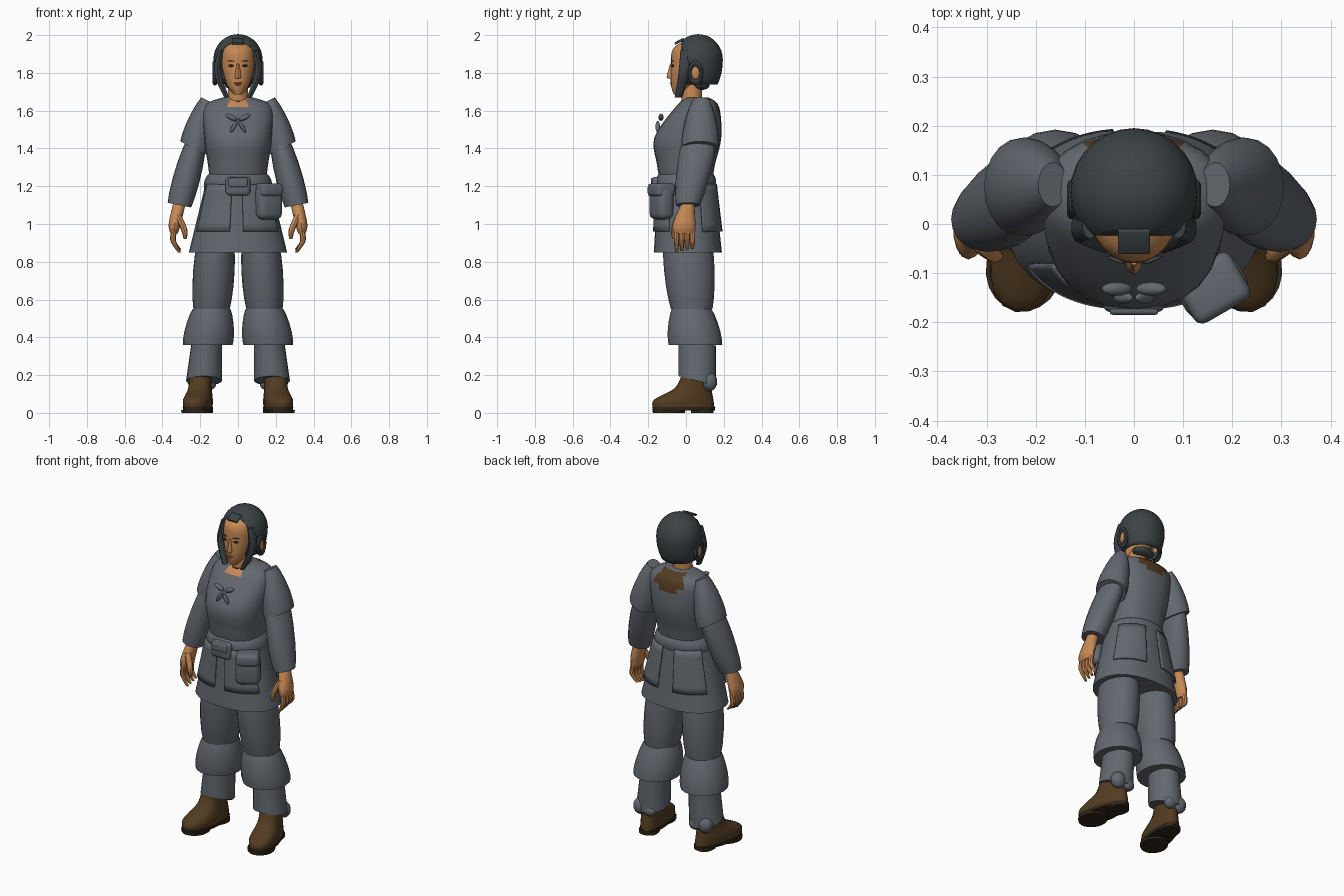
import bpy, bmesh
from math import cos, sin, pi, radians, copysign
from mathutils import Matrix, Euler

cube = bpy.data.objects.get("Cube")
if cube:
    bpy.data.objects.remove(cube)
made = []


def material(name, red, green, blue):
    mat = bpy.data.materials.new(name)
    mat.use_nodes = True
    mat.diffuse_color = (red, green, blue, 1)
    shader = mat.node_tree.nodes["Principled BSDF"]
    shader.inputs["Base Color"].default_value = mat.diffuse_color
    return mat


cloth = material("grey cloth", .125, .14, .16)
hair = material("dark hair", .045, .055, .06)
skin = material("tan skin", .56, .25, .09)
leather = material("brown leather", .085, .045, .015)
rubber = material("dark sole", .03, .02, .01)
lip = material("lip", .4, .13, .05)
dark = material("eye dark", .03, .02, .015)


def finish(name, bm, materials, shell=0):
    bmesh.ops.recalc_face_normals(bm, faces=bm.faces)
    mesh = bpy.data.meshes.new(name)
    bm.to_mesh(mesh)
    bm.free()
    for mat in materials:
        mesh.materials.append(mat)
    part = bpy.data.objects.new(name, mesh)
    bpy.context.collection.objects.link(part)
    if shell:
        thickness = part.modifiers.new("thickness", "SOLIDIFY")
        thickness.thickness, thickness.offset = shell, 0
    made.append(part)
    return part


def spline(keys, steps):
    """Smoothly interpolate the key sections."""
    padded = [keys[0], *keys, keys[-1]]
    sections = []
    for i in range(len(keys) - 1):
        for k in range(steps):
            t = k / steps
            sections.append([q + t / 2 * (r - p + t * (2 * p - 5 * q + 4 * r - w
                                                       + t * (3 * (q - r) + w - p)))
                             for p, q, r, w in zip(*padded[i:i + 4])])
    return sections + [keys[-1]]


def loft(name, materials, keys, side=1, columns=20, steps=5, bulge=0, power=1,
         tilt=(0, 0), middle=-90, half=180, taper=0, shell=0, paint=None):
    """Skin oval sections given as (centre x, centre y, z, radius x, radius y)."""
    bm = bmesh.new()
    rows = []
    sections = spline(keys, steps)
    for k, (cx, cy, z, rx, ry) in enumerate(sections):
        swell = bulge * sin(pi * k / (len(sections) - 1))
        row = []
        for i in range(columns + 1):
            angle = radians(middle + half * (2 * i / columns - 1))
            u, v = (copysign(abs(t) ** power, t) for t in (cos(angle), sin(angle)))
            row.append(bm.verts.new((side * (cx + (rx + swell) * u * (1 - taper * v)),
                                     cy + (ry + swell) * v,
                                     z + tilt[0] * rx * u + tilt[1] * ry * v)))
        rows.append(row)
    for low, high in zip(rows, rows[1:]):
        for i in range(columns):
            bm.faces.new((low[i], low[i + 1], high[i + 1], high[i]))
    if half == 180:
        for row in (rows[0], rows[-1]):
            bm.faces.new(row[:columns])
    bmesh.ops.remove_doubles(bm, verts=bm.verts, dist=1e-5)
    if paint:
        for face in bm.faces:
            face.material_index = paint(face.calc_center_median())
    return finish(name, bm, materials, shell)


def place(bm, location, size, turn):
    rotation = Euler([radians(angle) for angle in turn])
    bm.transform(Matrix.LocRotScale(location, rotation, size))


def blob(name, mat, location, size, turn=(0, 0, 0)):
    bm = bmesh.new()
    bmesh.ops.create_uvsphere(bm, u_segments=16, v_segments=10, radius=1)
    place(bm, location, size, turn)
    return finish(name, bm, [mat])


def box(name, mat, location, size, turn=(0, 0, 0), rounding=.02):
    bm = bmesh.new()
    bmesh.ops.create_cube(bm, size=1)
    place(bm, location, size, turn)
    bmesh.ops.bevel(bm, geom=bm.edges[:], offset=rounding, segments=3, profile=.5,
                    affect="EDGES")
    return finish(name, bm, [mat])


# Tunic, with skin at the open neck and a leather patch behind it
def tunic_paint(centre):
    if abs(centre.x) < .08 and centre.y > .1 and centre.z > 1.57:
        return 2
    return int(abs(centre.x) < .05 and centre.y < .06 and centre.z > 1.61)


loft("tunic", [cloth, skin, leather],
     [(0, 0, 1.24, .15, .14), (0, 0, 1.32, .16, .155), (0, .01, 1.46, .18, .177),
      (0, .06, 1.62, .18, .115), (0, .06, 1.67, .08, .06)],
     columns=24, power=.85, paint=tunic_paint)

# Waist roll, skirt and its overlapping flaps
loft("waist_roll", [cloth], [(0, 0, 1.17, .17, .14), (0, 0, 1.27, .15, .14)],
     bulge=.02, power=.9)
loft("skirt", [cloth], [(0, 0, 1.22, .17, .15), (0, .01, .85, .26, .18)],
     columns=28, power=.88)
for name, middle in (("front_right_flap", -125), ("front_left_flap", -58),
                     ("back_left_flap", 50), ("back_right_flap", 125)):
    loft(name, [cloth], [(0, 0, 1.21, .18, .16), (0, .01, .96, .24, .18)],
         power=.88, middle=middle, half=27, shell=.01)

# Belt bags
box("belt_bag", cloth, (0, -.155, 1.2), (.13, .05, .1))
box("belt_bag_flap", cloth, (0, -.175, 1.22), (.1, .02, .05), rounding=.008)
box("side_pouch", cloth, (.16, -.13, 1.11), (.14, .09, .17), (0, 0, 30), .03)
box("side_pouch_flap", cloth, (.16, -.13, 1.18), (.13, .11, .07), (0, 0, 30))

# Neck, cord and head
loft("neck", [skin], [(0, .03, 1.58, .06, .055), (0, .03, 1.76, .05, .055)])
loft("neck_cord", [dark], [(0, .03, 1.645, .055, .055), (0, .03, 1.655, .055, .055)],
     bulge=.003)
loft("head", [skin],
     [(0, -.04, 1.685, .02, .025), (0, -.01, 1.74, .06, .07), (0, .02, 1.84, .087, .1),
      (0, .03, 1.93, .083, .097), (0, .05, 1.98, .02, .03)], columns=24)
loft("nose", [skin], [(0, -.07, 1.85, .008, .014), (0, -.08, 1.78, .016, .022),
                      (0, -.075, 1.77, .01, .014)], columns=10)
blob("upper_lip", lip, (0, -.076, 1.746), (.022, .008, .005))
blob("lower_lip", lip, (0, -.074, 1.736), (.018, .008, .005))

# Hair cap: a dome drawn down at the back and cut open over the face
bm = bmesh.new()
bmesh.ops.create_uvsphere(bm, u_segments=28, v_segments=18, radius=1)
for vert in bm.verts:
    if vert.co.z < 0:
        vert.co.z *= 1.6
place(bm, (0, .065, 1.87), (.125, .125, .13), (0, 0, 0))
for point, normal in (((0, -.02, 0), (0, -1, 0)), ((0, 0, 1.74), (0, 0, -1))):
    bmesh.ops.bisect_plane(bm, geom=bm.verts[:] + bm.edges[:] + bm.faces[:],
                           plane_co=point, plane_no=normal, clear_outer=True)
finish("hair_cap", bm, [hair], shell=.01)
box("fringe", hair, (0, -.035, 1.967), (.066, .055, .014), (28, 0, 0), .004)
blob("nape_knot", hair, (0, .08, 1.735), (.07, .045, .026))

for side in (1, -1):
    # Face and hair details
    blob("eye", dark, (side * .037, -.071, 1.838), (.015, .006, .006), (0, 0, side * 22))
    blob("eyebrow", hair, (side * .038, -.073, 1.862), (.02, .004, .003), (0, 0, side * 22))
    blob("ear", skin, (side * .12, .05, 1.8), (.012, .025, .04))
    loft("side_lock", [hair],
         [(.09, 0, 1.92, .016, .03), (.108, -.01, 1.8, .02, .03),
          (.06, -.04, 1.67, .014, .02)], side, columns=10)
    bpy.ops.mesh.primitive_torus_add(major_radius=.038, minor_radius=.014,
                                     major_segments=20, minor_segments=8,
                                     location=(side * .122, .05, 1.8),
                                     rotation=(0, pi / 2, 0))
    braid = bpy.context.object
    braid.name, braid.scale = "braid_loop", (1.3, .8, 1)
    braid.data.materials.append(hair)
    made.append(braid)

    # Laced bow on the chest
    blob("bow_loop", cloth, (side * .035, -.132, 1.565), (.034, .014, .014),
         (0, side * -25, 0))
    blob("bow_tail", cloth, (side * .022, -.15, 1.515), (.01, .012, .035),
         (0, side * -30, 0))

    # Sleeves
    loft("short_sleeve", [cloth], [(.165, .08, 1.655, .03, .045), (.23, .075, 1.4, .075, .1)],
         side, bulge=.015, tilt=(.5, 0))
    loft("long_sleeve", [cloth], [(.22, .07, 1.44, .05, .09), (.31, .01, 1.1, .062, .064)],
         side, bulge=.014, tilt=(.2, 0))

    # Hand
    loft("palm", [skin], [(.31, .01, 1.11, .034, .034), (.335, -.01, 1, .033, .06),
                          (.338, -.01, .95, .02, .055)], side, columns=14)
    for i in range(4):
        y = .028 * i - .05
        loft("finger", [skin], [(.338, y, .965, .015, .015), (.343, y, .91, .015, .014),
                                (.31, y, .85 + .006 * i, .008, .008)], side, columns=8)
    loft("thumb", [skin], [(.32, -.035, 1.05, .018, .02), (.285, -.062, .97, .017, .017),
                           (.28, -.064, .92, .008, .008)], side, columns=8)

    # Trouser leg in three gathered tiers
    loft("thigh_cloth", [cloth], [(.12, .01, .88, .1, .13), (.14, .03, .55, .096, .11)],
         side, bulge=.012)
    loft("knee_cloth", [cloth], [(.14, .03, .55, .1, .105), (.16, .05, .36, .132, .142)],
         side, bulge=.012)
    loft("shin_cloth", [cloth], [(.165, .06, .38, .08, .1), (.18, .06, .17, .095, .1)],
         side, tilt=(0, -.25))
    blob("hem_bunch", cloth, (side * .22, .125, .165), (.045, .04, .05))
    blob("hem_bunch_inner", cloth, (side * .155, .13, .155), (.04, .03, .035))

    # Boot, turned outward
    foot = [
        loft("boot", [leather],
             [(0, 0, .025, .07, .166), (0, 0, .07, .072, .16), (0, .05, .13, .06, .1),
              (0, .07, .2, .06, .08)], side, taper=.15, power=.9),
        loft("sole", [rubber], [(0, 0, .012, .07, .168), (0, 0, .03, .073, .17)],
             side, steps=1, taper=.15, power=.9),
        loft("forefoot_tread", [rubber], [(0, -.08, 0, .075, .086), (0, -.08, .015, .078, .088)],
             side, steps=1),
        loft("heel_block", [rubber], [(0, .1, 0, .055, .06), (0, .1, .02, .056, .06)],
             side, steps=1, power=.8)]
    for part in foot:
        part.location = (side * .208, -.012, 0)
        part.rotation_euler.z = radians(side * 11)

# Smooth shading with sharp hems
bpy.ops.object.select_all(action="DESELECT")
for part in made:
    part.select_set(True)
bpy.context.view_layer.objects.active = made[0]
bpy.ops.object.shade_smooth_by_angle(angle=radians(42))
